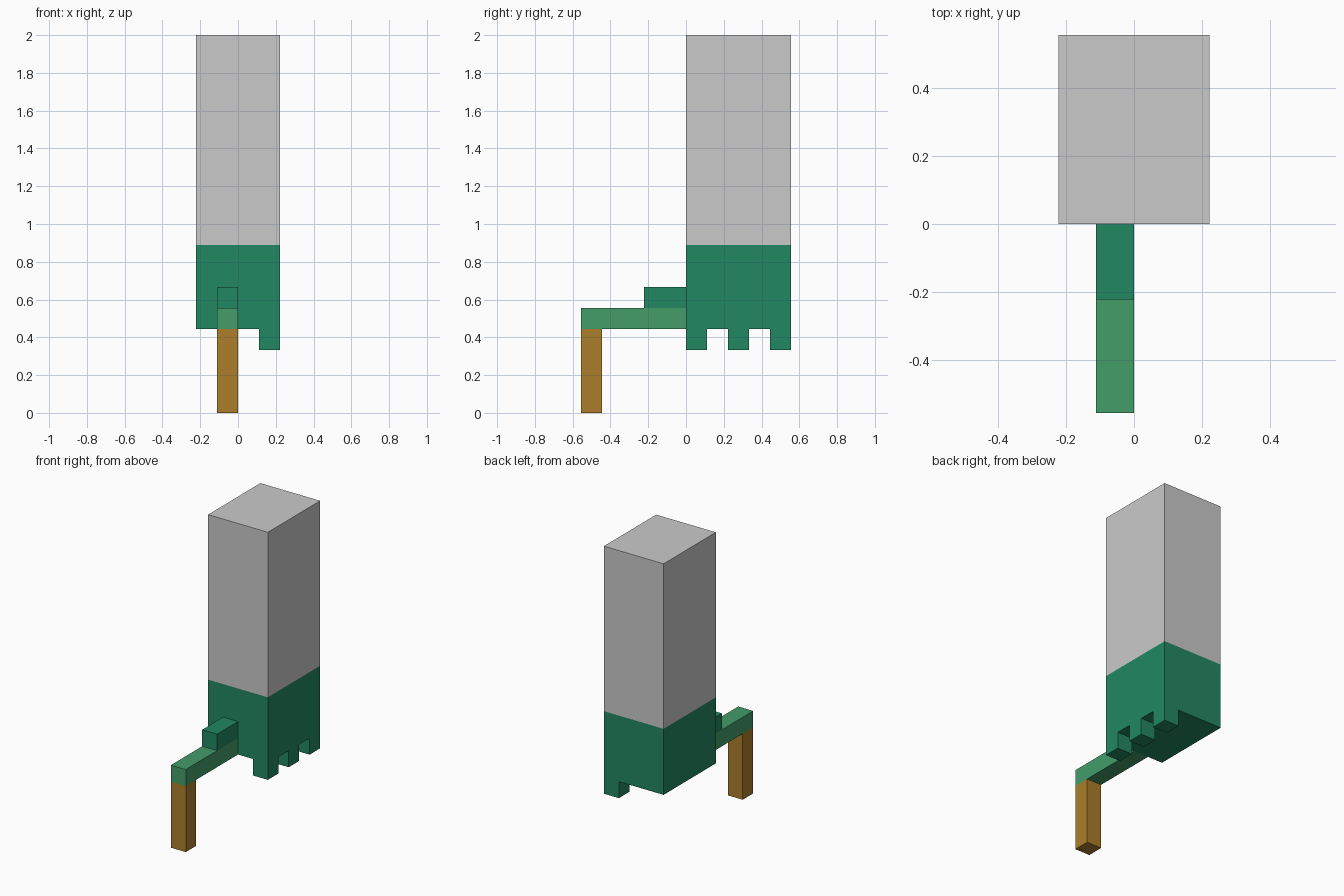
import bpy, bmesh
from mathutils import Vector

if "Cube" in bpy.data.objects:
    bpy.data.objects.remove(bpy.data.objects["Cube"])

U = 1 / 9  # one block of the model's grid


def material(name, rgb):
    m = bpy.data.materials.new(name)
    lin = [((c / 255 + 0.055) / 1.055) ** 2.4 for c in rgb]
    m.diffuse_color = (*lin, 1)
    m.use_nodes = True
    m.node_tree.nodes["Principled BSDF"].inputs["Base Color"].default_value = m.diffuse_color
    return m


GREY = material("light grey", (202, 202, 202))
GREEN = material("deep green", (34, 135, 99))
LEAF = material("leaf green", (67, 156, 105))
BROWN = material("ochre brown", (171, 126, 43))


def block(name, lo, hi, mat, open_side=None):
    """Box between two grid corners; the side facing open_side touches another part and is left out."""
    lo, hi = Vector(lo) * U, Vector(hi) * U
    size, mid = hi - lo, (lo + hi) / 2
    bm = bmesh.new()
    bmesh.ops.create_cube(bm, size=1)
    bmesh.ops.scale(bm, vec=size, verts=bm.verts)
    bm.normal_update()
    if open_side:
        hidden = [f for f in bm.faces if f.normal.dot(Vector(open_side)) > 0.9]
        bmesh.ops.delete(bm, geom=hidden, context='FACES')
    me = bpy.data.meshes.new(name)
    bm.to_mesh(me)
    bm.free()
    me.materials.append(mat)
    ob = bpy.data.objects.new(name, me)
    ob.location = mid
    bpy.context.collection.objects.link(ob)
    return ob


UP, DOWN, BACK = (0, 0, 1), (0, 0, -1), (0, 1, 0)

# Tall body: grey upper part over a green lower part
block("upper_body", (-2, 0, 8), (2, 5, 18), GREY, DOWN)
block("lower_body", (-2, 0, 4), (2, 5, 8), GREEN, UP)

# Three teeth hanging along the right edge
for i in range(3):
    block(f"hem_tooth_{i + 1}", (1, 2 * i, 3), (2, 2 * i + 1, 4), GREEN, UP)

# Forward arm with a raised cuff, and the post under its end
block("arm", (-1, -5, 4), (0, 0, 5), LEAF, BACK)
block("arm_cuff", (-1, -2, 5), (0, 0, 6), GREEN, DOWN)
block("post", (-1, -5, 0), (0, -4, 4), BROWN, UP)
